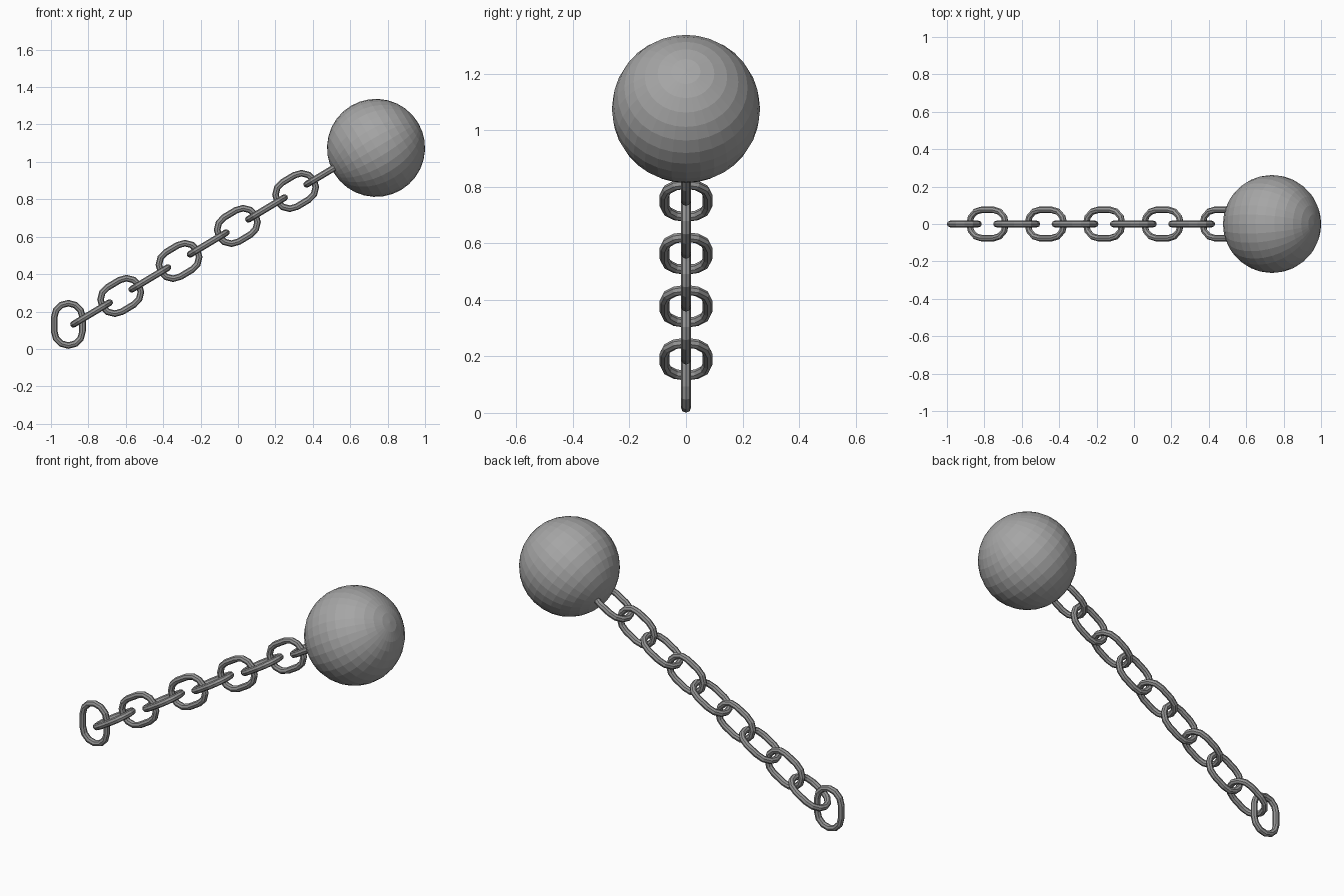
import bpy, bmesh, math
from mathutils import Vector, Matrix

if "Cube" in bpy.data.objects:
    bpy.data.objects.remove(bpy.data.objects["Cube"])

ANGLE = math.radians(30.96)
DIR = Vector((math.cos(ANGLE), 0, math.sin(ANGLE)))
WIRE = 0.0178          # wire radius
BEND = 0.0757          # bend radius of the wire centre line
HALF_STRAIGHT = 0.0375
ARC, SIDES = 6, 8      # segments per bend, sides of the wire


def material(name, v):
    m = bpy.data.materials.new(name)
    m.diffuse_color = (v, v, v, 1)
    m.use_nodes = True
    m.node_tree.nodes["Principled BSDF"].inputs["Base Color"].default_value = m.diffuse_color
    return m


iron = material("iron grey", 0.38)
steel = material("chain grey", 0.30)


def finish(bm, name, mat, matrix):
    bmesh.ops.transform(bm, matrix=matrix, verts=bm.verts)
    bmesh.ops.recalc_face_normals(bm, faces=bm.faces)
    mesh = bpy.data.meshes.new(name)
    bm.to_mesh(mesh)
    bm.free()
    mesh.materials.append(mat)
    ob = bpy.data.objects.new(name, mesh)
    bpy.context.collection.objects.link(ob)
    return ob


def link(name, matrix):
    """Stadium-shaped link, long along local X, lying in local XY."""
    bm = bmesh.new()
    rings = []
    for end in (1, -1):
        for i in range(ARC + 1):
            a = -math.pi / 2 + math.pi * i / ARC + (0 if end > 0 else math.pi)
            out = Vector((math.cos(a), math.sin(a), 0))
            c = out * BEND + Vector((end * HALF_STRAIGHT, 0, 0))
            ring = []
            for j in range(SIDES):
                b = 2 * math.pi * j / SIDES
                p = c + out * (WIRE * math.cos(b)) + Vector((0, 0, WIRE * math.sin(b)))
                ring.append(bm.verts.new(p))
            rings.append(ring)
    for i, r in enumerate(rings):
        n = rings[(i + 1) % len(rings)]
        for j in range(SIDES):
            k = (j + 1) % SIDES
            bm.faces.new((r[j], n[j], n[k], r[k]))
    return finish(bm, name, steel, matrix)


tilt = Matrix.Rotation(-ANGLE, 4, 'Y')
roll = Matrix.Rotation(math.pi / 2, 4, 'X')

# loose upright end link
link("end_link", Matrix.Translation((-0.907, 0, 0.1315))
     @ Matrix.Rotation(-math.pi / 2, 4, 'Y') @ roll)

# chain: alternate links are turned a quarter
start = Vector((-0.783, 0, 0.190))
for i in range(9):
    m = Matrix.Translation(start + DIR * (0.1818 * i)) @ tilt
    link(f"chain_link_{i + 1}", m @ roll if i % 2 else m)

# iron ball, pole along the chain
bm = bmesh.new()
bmesh.ops.create_uvsphere(bm, u_segments=32, v_segments=16, radius=0.262)
finish(bm, "ball", iron, Matrix.Translation((0.738, 0, 1.075))
       @ Matrix.Rotation(math.pi / 2 - ANGLE, 4, 'Y'))
